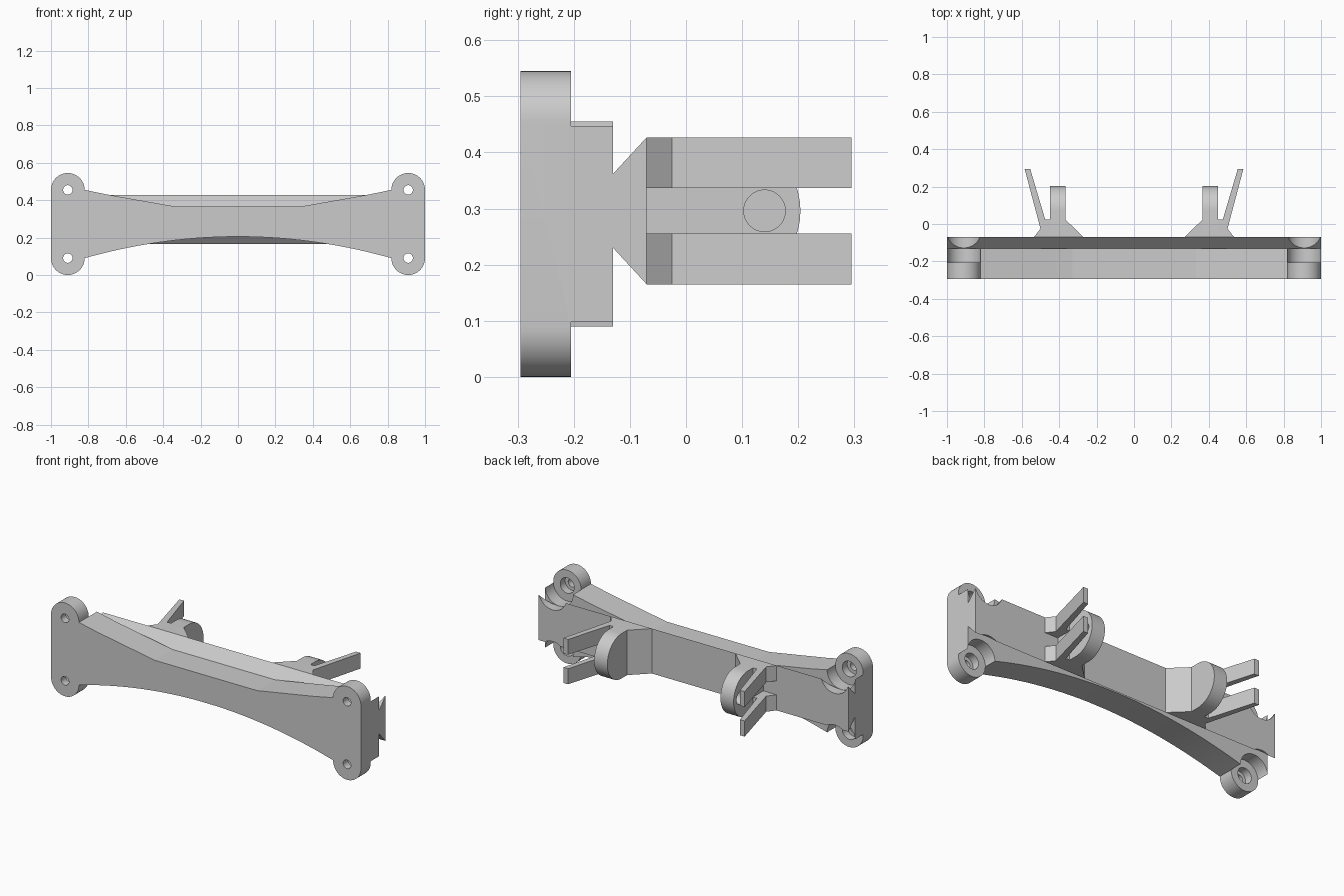
import bpy, bmesh
from math import sin, cos, pi, radians
from mathutils import Vector

if "Cube" in bpy.data.objects:
    bpy.data.objects.remove(bpy.data.objects["Cube"], do_unlink=True)

grey = bpy.data.materials.new("plain_grey")
grey.use_nodes = True
colour = (0.6, 0.6, 0.6, 1)
grey.diffuse_color = colour
grey.node_tree.nodes["Principled BSDF"].inputs["Base Color"].default_value = colour

FRONT, STEP, REAR, BACK = -0.295, -0.205, -0.13, -0.07
LOW, HIGH, MID = 0.165, 0.427, 0.296
EAR_X, EAR_R, EAR_TOP, EAR_BOTTOM = 0.91, 0.09, 0.455, 0.09


def prism(name, points, axis, start, end):
    """Extrude a flat profile along an axis; the profile uses the other two axes in order."""
    def place(p, d):
        c = list(p)
        c.insert("xyz".index(axis), d)
        return Vector(c)
    bm = bmesh.new()
    a = [bm.verts.new(place(p, start)) for p in points]
    b = [bm.verts.new(place(p, end)) for p in points]
    bm.faces.new(a)
    bm.faces.new(b)
    n = len(points)
    for i in range(n):
        j = (i + 1) % n
        bm.faces.new((a[i], a[j], b[j], b[i]))
    bmesh.ops.recalc_face_normals(bm, faces=bm.faces)
    mesh = bpy.data.meshes.new(name)
    bm.to_mesh(mesh)
    bm.free()
    mesh.materials.append(grey)
    ob = bpy.data.objects.new(name, mesh)
    bpy.context.collection.objects.link(ob)
    return ob


def arc(cx, cy, r, a0, a1, steps=24):
    return [(cx + r * cos(radians(a0 + (a1 - a0) * i / steps)),
             cy + r * sin(radians(a0 + (a1 - a0) * i / steps))) for i in range(steps + 1)]


def circle(cx, cy, r):
    return arc(cx, cy, r, 0, 360, 48)[:-1]


def boolean(target, tool, operation):
    """Combine two solids and discard the tool."""
    tool.hide_render = True
    mod = target.modifiers.new("combine", "BOOLEAN")
    mod.operation, mod.object, mod.solver = operation, tool, "EXACT"
    bpy.ops.object.select_all(action="DESELECT")
    bpy.context.view_layer.objects.active = target
    target.select_set(True)
    bpy.ops.object.modifier_apply(modifier=mod.name)
    bpy.data.objects.remove(tool, do_unlink=True)


def smooth(ob):
    bpy.ops.object.select_all(action="DESELECT")
    bpy.context.view_layer.objects.active = ob
    ob.select_set(True)
    bpy.ops.object.shade_smooth_by_angle(angle=radians(9))


def mirrored(half):
    """Close a right-hand outline, running bottom to top, with its mirror image."""
    return half + [(-x, z) for x, z in reversed(half)]


# Shared waisted outline: arched underside, dipped top
under = [(0.82 * i / 14, 0.205 - 0.115 * (i / 14) ** 2) for i in range(1, 15)]
top = [(0.82, EAR_TOP), (0.70, 0.43), (0.33, 0.365)]

# Front plate with four rounded ears
ears = (arc(EAR_X, EAR_BOTTOM, EAR_R, 180, 360)[1:]
        + arc(EAR_X, EAR_TOP, EAR_R, 0, 180)[:-1])
bracket = prism("mounting_bracket", mirrored(under + ears + top), "y", FRONT, STEP)

# Rear body and dovetail rail, relieved behind each ear
corners = [(1, EAR_BOTTOM), (1, EAR_TOP)]
rear = prism("rear_body", mirrored(under + corners + top), "y", STEP, REAR)
half_rail = [(REAR - 0.03, 0.23), (REAR, 0.23), (BACK, LOW)]
rail = prism("rail", half_rail + [(y, 2 * MID - z) for y, z in reversed(half_rail)],
             "x", -1, 1)
ear_centres = [(s * EAR_X, z) for s in (1, -1) for z in (EAR_TOP, EAR_BOTTOM)]
boolean(rear, rail, "UNION")
for x, z in ear_centres:
    boolean(rear, prism("relief", circle(x, z, EAR_R + 0.0005), "y", STEP - 0.05, 0), "DIFFERENCE")
boolean(bracket, rear, "UNION")

# Screw holes with counterbores from behind
for x, z in ear_centres:
    boolean(bracket, prism("bore", circle(x, z, 0.025), "y", FRONT - 0.1, 0), "DIFFERENCE")
    boolean(bracket, prism("counterbore", circle(x, z, 0.045), "y", STEP - 0.045, 0), "DIFFERENCE")
smooth(bracket)

# Rear clips: a round tab with a pin socket, and two splayed spring arms
tab_outline = ([(BACK, LOW)] + arc(0.073, MID, HIGH - MID, -90, 90) + [(BACK, HIGH)])
arm_outline = [(0.45, BACK), (0.45, 0.025), (0.475, 0.025), (0.555, 0.295),
               (0.585, 0.295), (0.50, -0.025), (0.535, BACK)]
gusset_outline = [(0.27, BACK), (0.365, 0.022), (0.365, BACK)]
for s, side in ((1, "left"), (-1, "right")):
    def flip(points):
        return [(s * x, y) for x, y in points]
    tab = prism(side + "_tab", tab_outline, "x", s * 0.365, s * 0.45)
    boolean(tab, prism("socket", circle(0.14, MID, 0.037), "x", s * 0.405, s * 0.5), "DIFFERENCE")
    smooth(tab)
    prism(side + "_gusset", flip(gusset_outline), "z", LOW, HIGH)
    prism(side + "_lower_arm", flip(arm_outline), "z", LOW, 0.256)
    prism(side + "_upper_arm", flip(arm_outline), "z", 0.337, HIGH)
